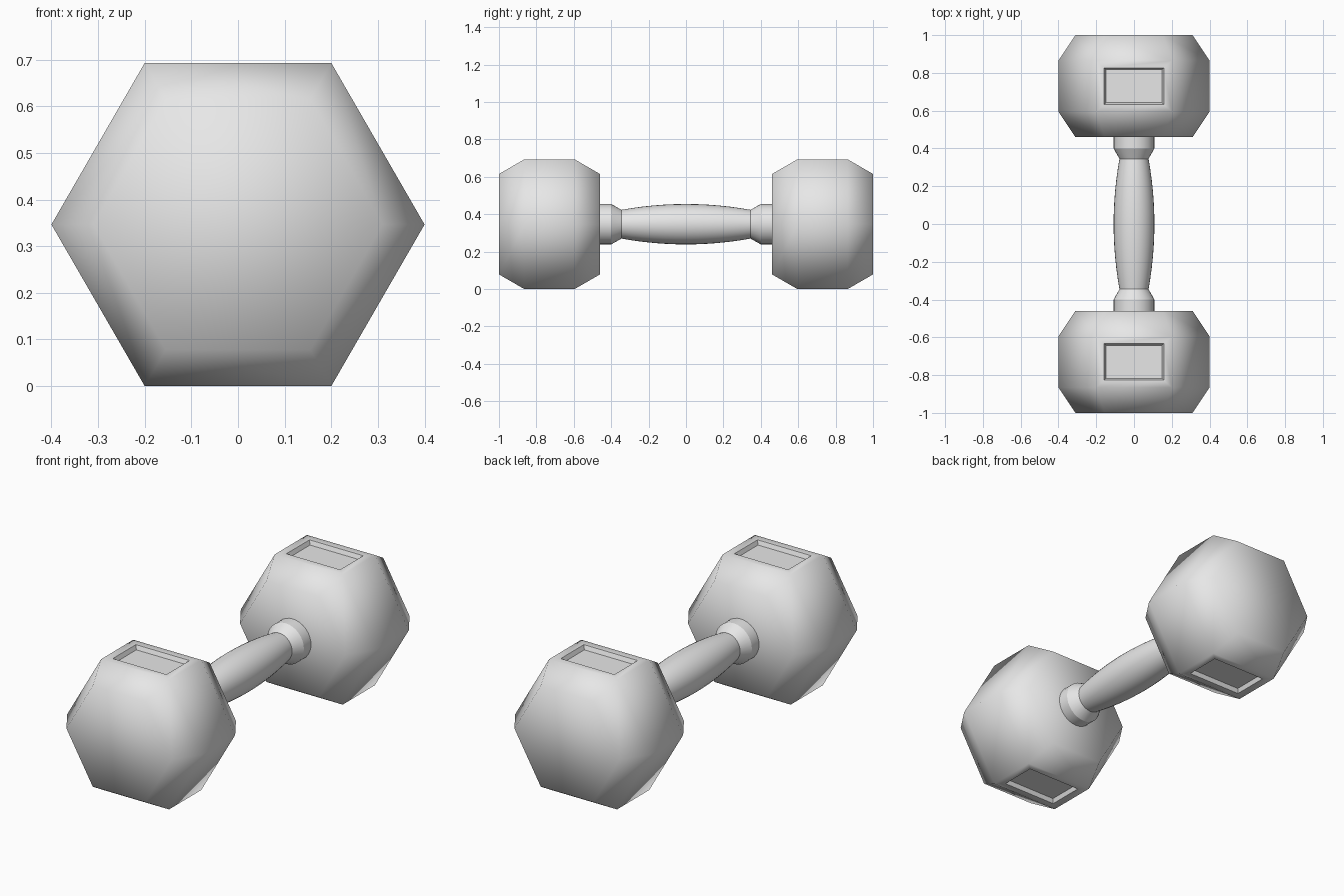
import bpy, bmesh, math
from math import cos, sin, pi, copysign

cube = bpy.data.objects.get("Cube")
if cube:
    bpy.data.objects.remove(cube, do_unlink=True)

HEX_R = 0.4
AXIS_Z = HEX_R * sin(pi / 3)

grey = bpy.data.materials.new("plain grey")
grey.use_nodes = True
colour = (0.8, 0.8, 0.8, 1)
grey.diffuse_color = colour
grey.node_tree.nodes["Principled BSDF"].inputs["Base Color"].default_value = colour


def lathe_rings(bm, profile, sides):
    """Loft rings of (y, radius) along the y axis and cap both ends."""
    rings = [[bm.verts.new((r * cos(2 * pi * i / sides), y, r * sin(2 * pi * i / sides)))
              for i in range(sides)] for y, r in profile]
    for a, b in zip(rings, rings[1:]):
        for i in range(sides):
            j = (i + 1) % sides
            bm.faces.new((a[i], a[j], b[j], b[i]))
    bm.faces.new(rings[0])
    bm.faces.new(rings[-1])
    bmesh.ops.recalc_face_normals(bm, faces=bm.faces)


def finish(bm, name, y=0):
    for f in bm.faces:
        f.smooth = True
    mesh = bpy.data.meshes.new(name)
    bm.to_mesh(mesh)
    bm.free()
    mesh.materials.append(grey)
    ob = bpy.data.objects.new(name, mesh)
    ob.location = (0, y, AXIS_Z)
    bpy.context.collection.objects.link(ob)
    return ob


def recess(bm, face):
    """Sink a framed rectangular panel with sloped walls into a face."""
    bmesh.ops.inset_individual(bm, faces=[face], thickness=0.037)
    for v in face.verts:
        v.co.x, v.co.y = copysign(0.158, v.co.x), copysign(0.097, v.co.y)
    outer = list(face.edges)
    bmesh.ops.inset_individual(bm, faces=[face], thickness=0.013)
    for v in face.verts:
        v.co.z -= copysign(0.022, v.co.z)
    corners = [e for v in face.verts for e in v.link_edges]
    for e in outer + corners:
        e.smooth = False


# Hexagonal weights with tapered ends and a panel above and below
def weight(name, y):
    bm = bmesh.new()
    lathe_rings(bm, [(-0.27, 0.31), (-0.135, HEX_R), (0.135, HEX_R), (0.27, 0.31)], 6)
    panels = [f for f in bm.faces if abs(f.normal.z) > 0.99]
    for f in panels:
        recess(bm, f)
    finish(bm, name, y)


weight("front_weight", -0.73)
weight("back_weight", 0.73)

# Handle: swelling grip between two flared collars
GRIP, STEPS = 0.345, 12
grip = []
for k in range(STEPS + 1):
    t = 2 * k / STEPS - 1
    grip.append((GRIP * t, 0.077 + 0.031 * (1 - t * t)))
collar = [(0.40, 0.108), (0.48, 0.108)]
profile = [(-y, r) for y, r in reversed(collar)] + grip + collar
bm = bmesh.new()
lathe_rings(bm, profile, 32)
handle = finish(bm, "handle")
bpy.ops.object.select_all(action='DESELECT')
handle.select_set(True)
bpy.context.view_layer.objects.active = handle
bpy.ops.object.shade_smooth_by_angle(angle=math.radians(25))
